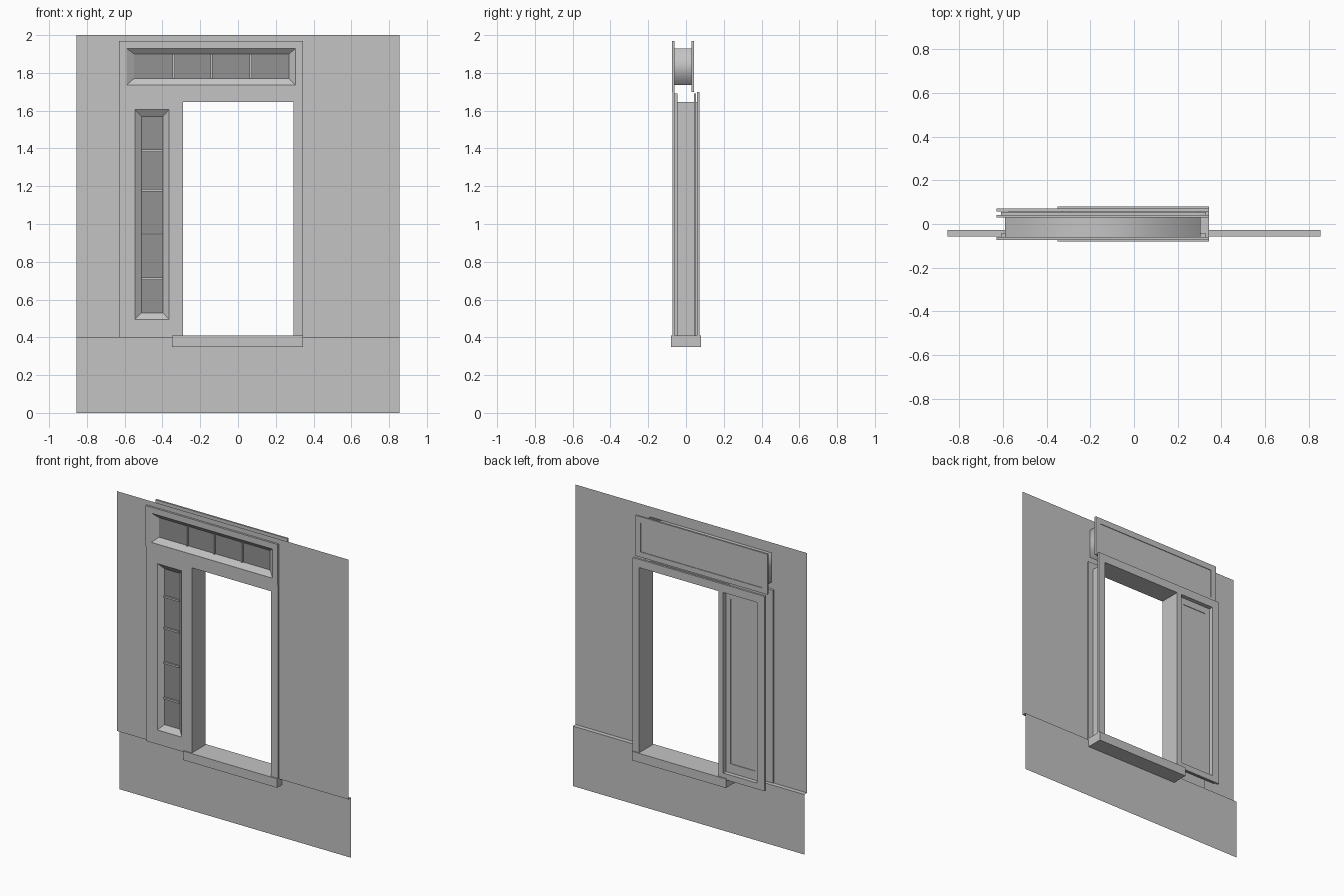
import bpy
import bmesh

cube = bpy.data.objects.get("Cube")
if cube:
    bpy.data.objects.remove(cube, do_unlink=True)


def material(name, value):
    mat = bpy.data.materials.new(name)
    mat.use_nodes = True
    colour = (value, value, value, 1)
    mat.diffuse_color = colour
    mat.node_tree.nodes["Principled BSDF"].inputs["Base Color"].default_value = colour
    return mat


GREY = material("light grey", 0.55)
GLASS = material("dark grey panes", 0.29)


def finish(name, bm, mat, smooth=False):
    mesh = bpy.data.meshes.new(name)
    if smooth:
        for face in bm.faces:
            face.smooth = True
    bm.to_mesh(mesh)
    bm.free()
    mesh.materials.append(mat)
    obj = bpy.data.objects.new(name, mesh)
    bpy.context.collection.objects.link(obj)
    return obj


# Rectangles are (left x, right x, bottom z, top z)
def plate(name, rect, y0, y1, holes=(), mat=GREY):
    """Upright sheet with rectangular holes, extruded from y0 to y1."""
    xs = sorted({v for r in (rect, *holes) for v in r[:2]})
    zs = sorted({v for r in (rect, *holes) for v in r[2:]})
    bm = bmesh.new()
    for a, b in zip(xs, xs[1:]):
        for c, d in zip(zs, zs[1:]):
            x, z = (a + b) / 2, (c + d) / 2
            if any(h[0] < x < h[1] and h[2] < z < h[3] for h in holes):
                continue
            bm.faces.new([bm.verts.new(p) for p in
                          ((a, y0, c), (b, y0, c), (b, y0, d), (a, y0, d))])
    bmesh.ops.remove_doubles(bm, verts=bm.verts[:], dist=0.0001)
    if y1 != y0:
        copy = bmesh.ops.extrude_face_region(bm, geom=bm.faces[:], use_keep_orig=True)
        verts = [g for g in copy["geom"] if isinstance(g, bmesh.types.BMVert)]
        bmesh.ops.translate(bm, verts=verts, vec=(0, y1 - y0, 0))
        bmesh.ops.recalc_face_normals(bm, faces=bm.faces[:])
    return finish(name, bm, mat)


def sleeve(name, rect0, y0, rect1, y1, smooth=False):
    """Four open sides joining one rectangle to another."""
    bm = bmesh.new()
    loops = []
    for (a, b, c, d), y in ((rect0, y0), (rect1, y1)):
        loops.append([bm.verts.new(p) for p in
                      ((a, y, c), (b, y, c), (b, y, d), (a, y, d))])
    for i in range(4):
        j = (i + 1) % 4
        bm.faces.new((loops[0][i], loops[0][j], loops[1][j], loops[1][i]))
    return finish(name, bm, GREY, smooth)


DOOR = (-0.29, 0.295, 0.41, 1.645)
SIDE = (-0.545, -0.365, 0.495, 1.605)
SIDE_PANE = (-0.51, -0.397, 0.53, 1.57)
TRANSOM = (-0.59, 0.305, 1.735, 1.93)
TRANSOM_PANE = (-0.55, 0.27, 1.77, 1.9)
BACK_SIDE = (-0.575, -0.325, 0.44, 1.645)
BACK_PANEL = (-0.54, -0.36, 0.5, 1.6)

# Wall sheets and the ledge between them
plate("upper_wall", (-0.855, 0.855, 0.4, 2), -0.057, -0.057, [(-0.6, 0.32, 0.4, 1.94)])
plate("lower_wall", (-0.855, 0.855, 0, 0.4), -0.028, -0.028)
bm = bmesh.new()
bm.faces.new([bm.verts.new((x, y, 0.4)) for x, y in
              ((-0.855, -0.057), (0.855, -0.057), (0.855, -0.028), (-0.855, -0.028))])
finish("wall_ledge", bm, GREY)

# Doorway frame: outer plates, inner backing layers and lining
FRAME = (-0.63, 0.344, 0.4, 1.7)
BACKING = (-0.61, 0.33, 0.405, 1.69)
plate("front_frame", FRAME, -0.072, -0.06, [DOOR, SIDE])
plate("front_backing", BACKING, -0.06, -0.044, [DOOR, SIDE])
plate("back_backing", BACKING, 0.042, 0.054, [DOOR, BACK_SIDE])
plate("back_frame", FRAME, 0.058, 0.072, [DOOR, BACK_SIDE])
sleeve("doorway_lining", DOOR, -0.066, DOOR, 0.066)
plate("door_sill", (-0.35, 0.344, 0.35, 0.41), -0.08, 0.08)

# Side window with crossbars
sleeve("side_window_recess", SIDE, -0.071, SIDE_PANE, -0.046)
plate("side_window_pane", SIDE_PANE, -0.046, -0.046, mat=GLASS)
for z in (0.71, 0.947, 1.178, 1.388):
    plate("side_window_bar", (SIDE_PANE[0], SIDE_PANE[1], z - 0.006, z + 0.006),
          -0.056, -0.046)

# Recessed panel behind the side window
sleeve("back_panel_recess", BACK_SIDE, 0.071, BACK_SIDE, 0.044)
plate("back_panel_border", BACK_SIDE, 0.044, 0.044, [BACK_PANEL])
sleeve("back_panel_edge", BACK_PANEL, 0.044, BACK_PANEL, 0.04)
plate("back_panel", BACK_PANEL, 0.04, 0.04)

# Transom: two plates joined by a softly shaded box
HEAD = (-0.63, 0.344, 1.7, 1.97)
plate("transom_front", HEAD, -0.073, -0.06, [TRANSOM])
plate("transom_back", HEAD, 0.03, 0.042, [TRANSOM])
plate("transom_back_panel", TRANSOM, 0.038, 0.038)
sleeve("transom_box", TRANSOM, -0.062, TRANSOM, 0.038, smooth=True)
sleeve("transom_recess", TRANSOM, -0.072, TRANSOM_PANE, -0.046)
plate("transom_pane", TRANSOM_PANE, -0.046, -0.046, mat=GLASS)
for x in (-0.34, -0.14, 0.068):
    plate("transom_bar", (x - 0.006, x + 0.006, TRANSOM_PANE[2], TRANSOM_PANE[3]),
          -0.056, -0.046)
